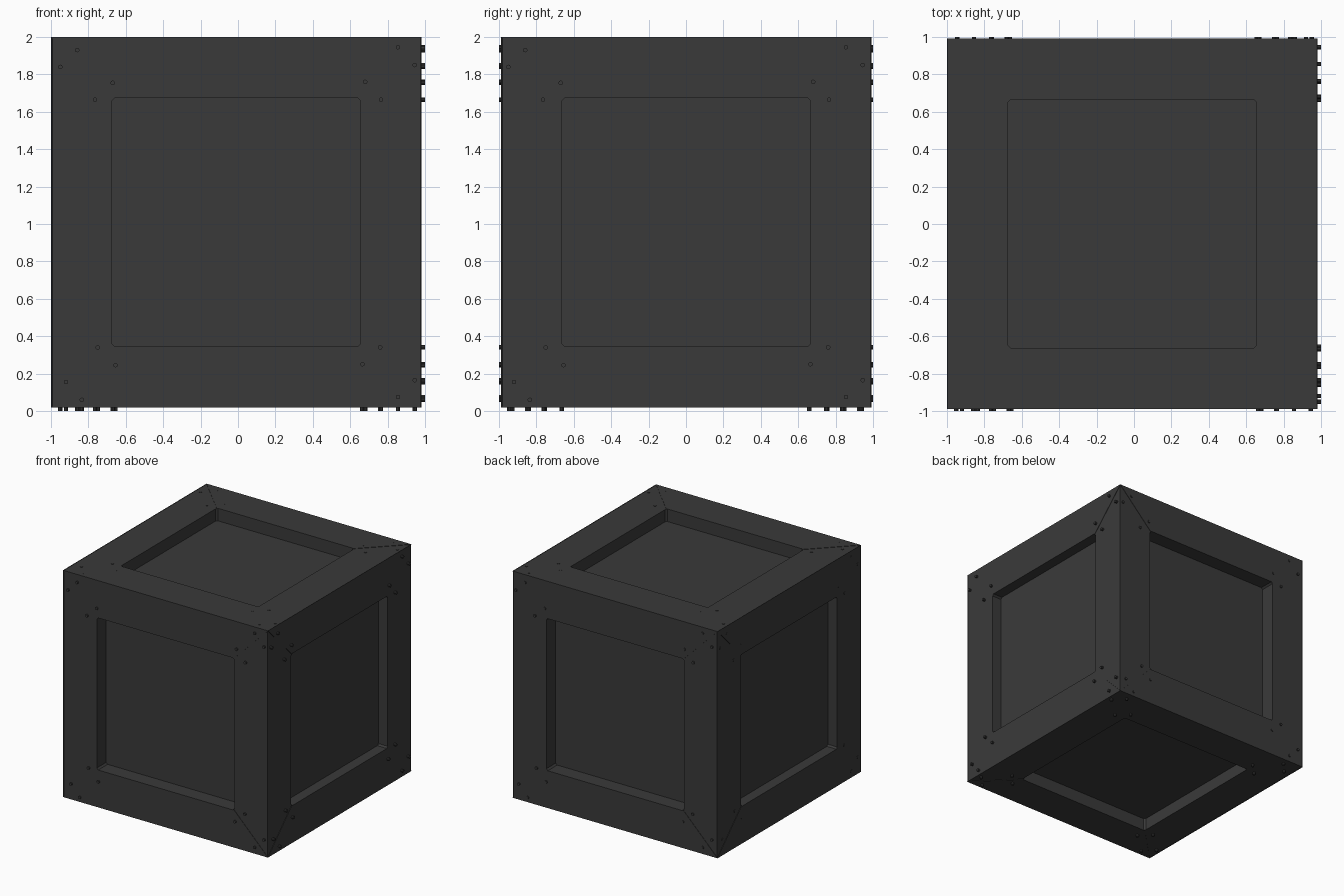
import bpy, bmesh
from mathutils import Vector, Matrix

if "Cube" in bpy.data.objects:
    bpy.data.objects.remove(bpy.data.objects["Cube"])

C = Vector((-0.009, 0.002, 1.009))   # body centre
H, W, CH = 0.99, 0.664, 0.014        # outer half, opening half, corner chamfer
DEPTH = (0.092, 0.13, 0.11)          # panel recess along x, y, z
X, Y, Z = Vector((1, 0, 0)), Vector((0, 1, 0)), Vector((0, 0, 1))

mat = bpy.data.materials.new("dark_grey")
mat.diffuse_color = (0.042, 0.042, 0.042, 1)
mat.use_nodes = True
mat.node_tree.nodes["Principled BSDF"].inputs["Base Color"].default_value = mat.diffuse_color


def finish(bm, name):
    bmesh.ops.recalc_face_normals(bm, faces=bm.faces)
    me = bpy.data.meshes.new(name)
    bm.to_mesh(me)
    bm.free()
    me.materials.append(mat)
    ob = bpy.data.objects.new(name, me)
    bpy.context.collection.objects.link(ob)
    return ob


def frame_matrix(u, v, n, origin):
    m = Matrix((u, v, n)).transposed().to_4x4()
    m.translation = origin
    return m


def board(name, m, depth, top):
    # mitred plank, tapering inwards so neighbouring faces meet at 45 degrees
    bm = bmesh.new()
    rings = []
    for z, o in ((top, H), (H - depth - 0.02, H - depth - 0.02)):
        half = [(o, o), (W - CH / 2, W - CH / 2), (W - CH, W)]
        pts = half + [(-x, y) for x, y in reversed(half)]
        rings.append([bm.verts.new(m @ Vector((x, y, z))) for x, y in pts])
    a, b = rings
    bm.faces.new(a)
    bm.faces.new(b[::-1])
    for i in range(6):
        j = (i + 1) % 6
        bm.faces.new((a[i], b[i], b[j], a[j]))
    finish(bm, name)


# recessed panels: one inner box
bm = bmesh.new()
size = [2 * (H - d) for d in DEPTH]
bmesh.ops.create_cube(bm, size=1, matrix=Matrix.Translation(C) @ Matrix.Diagonal((*size, 1)))
finish(bm, "inner_panels")

FACES = {"front": (X, Z, -Y), "right": (Y, Z, X), "back": (-X, Z, Y),
         "left": (-Y, Z, -X), "top": (X, Y, Z), "bottom": (X, -Y, -Z)}
# slightly irregular nails beside each mitre
NAILS = [(-0.86, 0.93), (-0.95, 0.84), (-0.67, 0.755), (-0.765, 0.665),
         (0.855, 0.945), (0.945, 0.85), (0.68, 0.76), (0.765, 0.665),
         (-0.75, -0.66), (-0.655, -0.755), (-0.92, -0.845), (-0.835, -0.94),
         (0.76, -0.66), (0.665, -0.75), (0.945, -0.835), (0.855, -0.925)]

for face, (u, v, n) in FACES.items():
    depth = DEPTH[max(range(3), key=lambda i: abs(n[i]))]
    m = frame_matrix(u, v, n, C)
    # four frame boards, alternate ones a hair lower to show the mitres
    for k, side in enumerate(("upper", "left", "lower", "right")):
        rot = Matrix.Rotation(k * 1.5707963, 4, 'Z')
        board(f"{face}_{side}_board", m @ rot, depth, H - 0.003 * (k % 2))
    # nail heads
    bm = bmesh.new()
    nm = frame_matrix(u, v, n, Z)
    for x, y in NAILS:
        bmesh.ops.create_cone(bm, cap_ends=True, segments=10, radius1=0.012, radius2=0.012,
                              depth=0.05, matrix=nm @ Matrix.Translation((x, y, 0.975)))
    finish(bm, f"{face}_nails")
